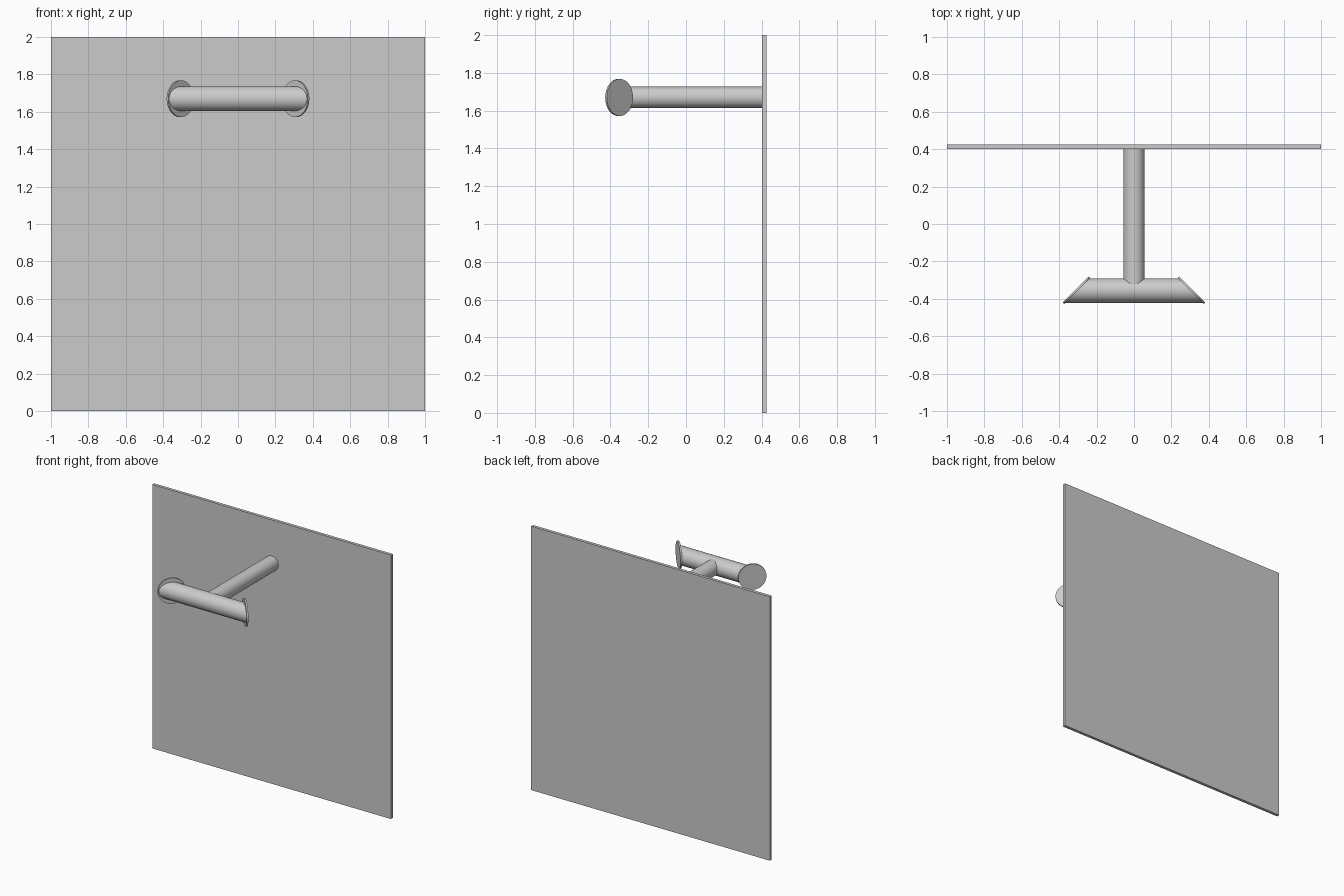
import bpy
from math import pi
from mathutils import Vector

if "Cube" in bpy.data.objects:
    bpy.data.objects.remove(bpy.data.objects["Cube"])

Z = 1.67           # height of the handle axis
BAR_Y = -0.357     # depth of the cross bar
BAR_R = 0.066
HALF = 0.305       # half length of the bar at its axis


def rod(name, a, b, radius, sides=48):
    """Smooth capped cylinder from point a to point b."""
    a, b = Vector(a), Vector(b)
    d = b - a
    bpy.ops.mesh.primitive_cylinder_add(
        vertices=sides, radius=radius, depth=d.length, location=(a + b) / 2,
        rotation=d.to_track_quat('Z', 'Y').to_euler())
    ob = bpy.context.object
    ob.name = name
    bpy.ops.object.transform_apply(location=True, rotation=True, scale=True)
    bpy.ops.object.shade_smooth_by_angle(angle=pi / 6)
    return ob


# Flat back panel
bpy.ops.mesh.primitive_cube_add(size=1, location=(0, 0.4135, 1))
panel = bpy.context.object
panel.name = "back_panel"
panel.scale = (2, 0.023, 2)
bpy.ops.object.transform_apply(location=True, rotation=True, scale=True)

# Arm from the panel into the cross bar
rod("support_arm", (0, 0.403, Z), (0, BAR_Y, Z), 0.057)

# Cross bar, ends mitred at 45 degrees
bar = rod("cross_bar", (-HALF, BAR_Y, Z), (HALF, BAR_Y, Z), BAR_R)
for v in bar.data.vertices:
    side = 1 if v.co.x > 0 else -1
    v.co.x -= side * (v.co.y - BAR_Y)
bpy.ops.object.shade_smooth_by_angle(angle=pi / 6)

# Thin round discs on the mitred ends
for label, side in (("left", -1), ("right", 1)):
    normal = Vector((side, 1, 0)).normalized()
    start = Vector((side * HALF, BAR_Y, Z)) - normal * 0.002
    rod(label + "_end_disc", start, start + normal * 0.012, 0.098)
